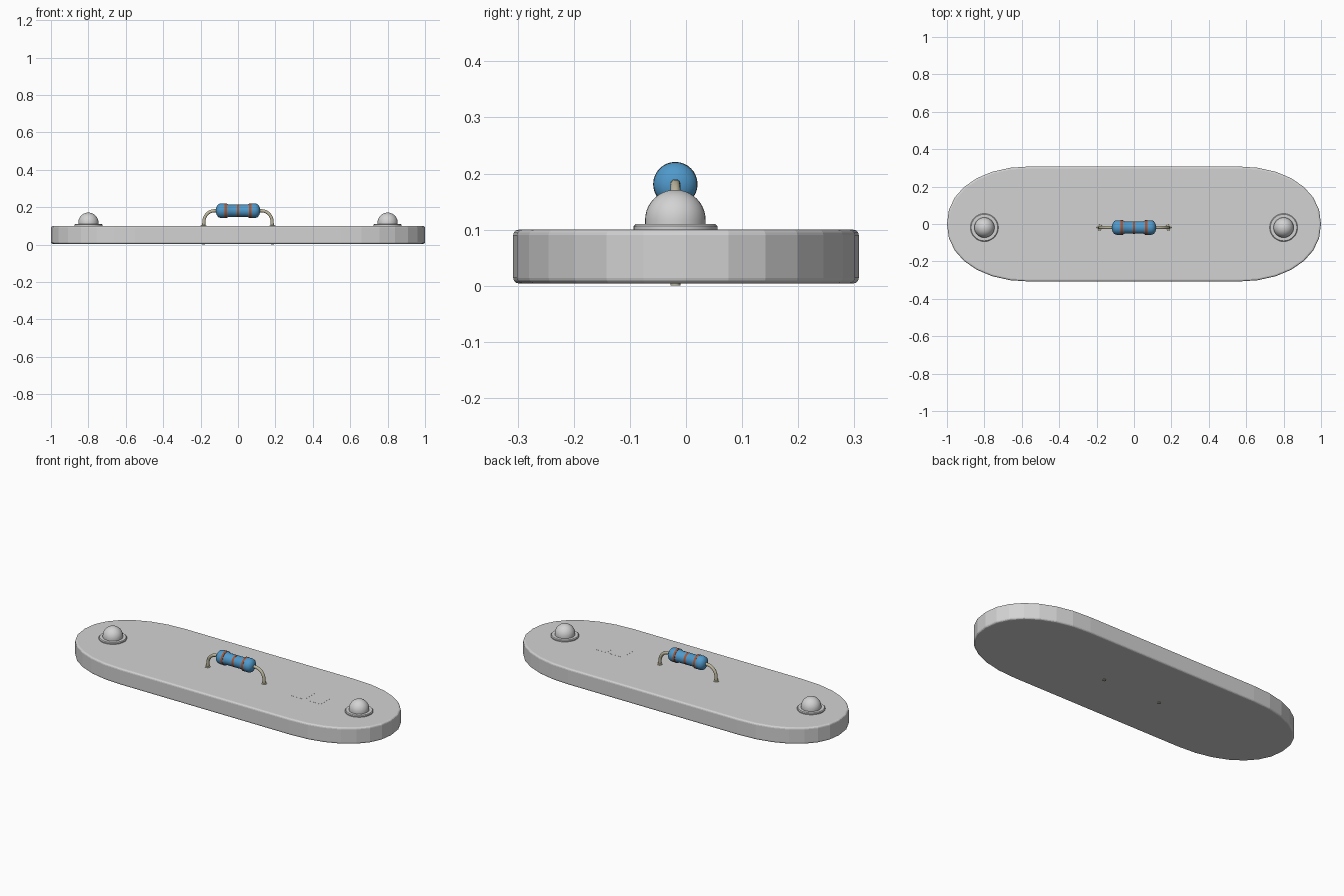
import bpy
import bmesh
from math import cos, sin, pi
from mathutils import Matrix

cube = bpy.data.objects.get("Cube")
if cube:
    bpy.data.objects.remove(cube, do_unlink=True)


def material(name, rgb):
    m = bpy.data.materials.new(name)
    m.use_nodes = True
    m.diffuse_color = (*rgb, 1)
    m.node_tree.nodes["Principled BSDF"].inputs["Base Color"].default_value = (*rgb, 1)
    return m


GREY = material("light grey", (0.65, 0.65, 0.65))
BLUE = material("blue", (0.08, 0.32, 0.6))
BROWN = material("red brown", (0.4, 0.09, 0.03))
TAN = material("tan metal", (0.5, 0.47, 0.34))

AXIS_Y = -0.019   # line on which the fittings sit
TOP = 0.1


def add_object(name, bm, mat, smooth=True):
    bmesh.ops.recalc_face_normals(bm, faces=bm.faces)
    me = bpy.data.meshes.new(name)
    bm.to_mesh(me)
    bm.free()
    me.materials.append(mat)
    ob = bpy.data.objects.new(name, me)
    bpy.context.collection.objects.link(ob)
    if smooth:
        bpy.ops.object.select_all(action="DESELECT")
        bpy.context.view_layer.objects.active = ob
        ob.select_set(True)
        bpy.ops.object.shade_smooth_by_angle(angle=0.7)
    return ob


def lathe(name, profile, mat, matrix, steps=32):
    """Spin (radius, height) points around z, then place with matrix."""
    bm = bmesh.new()
    verts = [bm.verts.new((r, 0, h)) for r, h in profile]
    edges = [bm.edges.new(pair) for pair in zip(verts, verts[1:])]
    bmesh.ops.spin(bm, geom=verts + edges, cent=(0, 0, 0), axis=(0, 0, 1),
                   angle=2 * pi, steps=steps)
    bmesh.ops.remove_doubles(bm, verts=bm.verts, dist=0.00005)
    bm.transform(matrix)
    return add_object(name, bm, mat)


# Base plate: straight sides with rounded ends
def outline(steps=14):
    pts = []
    for side in (1, -1):
        for i in range(steps + 1):
            a = side * pi / 2 - pi * i / steps * 1.0
            c, s = cos(a), sin(a)
            e = 2 / 2.15
            x = 0.55 * side + side * 0.45 * abs(c) ** e
            y = 0.308 * abs(s) ** e * (1 if s > 0 else -1)
            pts.append((x, y))
    return pts


bm = bmesh.new()
face = bm.faces.new([bm.verts.new((x, y, 0.004)) for x, y in outline()])
ext = bmesh.ops.extrude_face_region(bm, geom=[face])
bmesh.ops.translate(bm, vec=(0, 0, TOP - 0.004),
                    verts=[v for v in ext["geom"] if isinstance(v, bmesh.types.BMVert)])
base = add_object("base_plate", bm, GREY, smooth=False)
bevel = base.modifiers.new("rounded rim", "BEVEL")
bevel.width = 0.01
bevel.segments = 3
bevel.angle_limit = 1.0

# Domed studs with flanges
dome = [(0.054 * cos(i * pi / 20), 0.117 + 0.054 * sin(i * pi / 20)) for i in range(10)]
stud = [(0.075, 0.098), (0.075, 0.106), (0.071, 0.11), (0.054, 0.11)] + dome + [(0, 0.171)]
for side, label in ((1, "left"), (-1, "right")):
    lathe(label + "_stud", stud, GREY, Matrix.Translation((side * 0.8, AXIS_Y, 0)))

# Resistor body: thick rounded caps and a narrower waist
half = [(0.033, 0), (0.033, 0.05), (0.039, 0.062), (0.039, 0.092),
        (0.035, 0.105), (0.024, 0.113), (0.012, 0.118), (0, 0.118)]
body = [(r, -h) for r, h in reversed(half)] + half[1:]
along_x = Matrix.Translation((0, AXIS_Y, 0.181)) @ Matrix.Rotation(pi / 2, 4, "Y")
lathe("resistor_body", body, BLUE, along_x)

# Painted bands
for name, x, r in (("band_a", -0.066, 0.0396), ("band_b", 0, 0.0336), ("band_c", 0.066, 0.0396)):
    ring = [(r - 0.003, x - 0.006), (r, x - 0.006), (r, x + 0.006), (r - 0.003, x + 0.006)]
    lathe("resistor_" + name, ring, BROWN, along_x)

# Bent wire leads, running down through the base
for side, label in ((1, "left"), (-1, "right")):
    cu = bpy.data.curves.new(label + "_lead", "CURVE")
    cu.dimensions = "3D"
    cu.bevel_depth = 0.009
    cu.bevel_resolution = 3
    cu.use_fill_caps = True
    path = [(0.11, 0.181)]
    path += [(0.125 + 0.057 * sin(i * pi / 16), 0.123 + 0.058 * cos(i * pi / 16)) for i in range(9)]
    path += [(0.184, TOP), (0.184, 0)]
    sp = cu.splines.new("POLY")
    sp.points.add(len(path) - 1)
    for p, (x, z) in zip(sp.points, path):
        p.co = (side * x, AXIS_Y, z, 1)
    sp.use_smooth = True
    cu.materials.append(TAN)
    bpy.context.collection.objects.link(bpy.data.objects.new(label + "_lead", cu))
    # Small collar where the lead enters the base
    lathe(label + "_lead_collar", [(0.016, 0.098), (0.015, 0.102), (0.009, 0.104)], TAN,
          Matrix.Translation((side * 0.184, AXIS_Y, 0)), 16)

# Two flush square pads in the top face
for i, x in enumerate((0.435, 0.54)):
    bm = bmesh.new()
    bmesh.ops.create_cube(bm, size=1, matrix=Matrix.Translation((x, AXIS_Y, TOP))
                          @ Matrix.Diagonal((0.085, 0.09, 0.001, 1)))
    add_object("flush_pad_%d" % (i + 1), bm, GREY, smooth=False)
